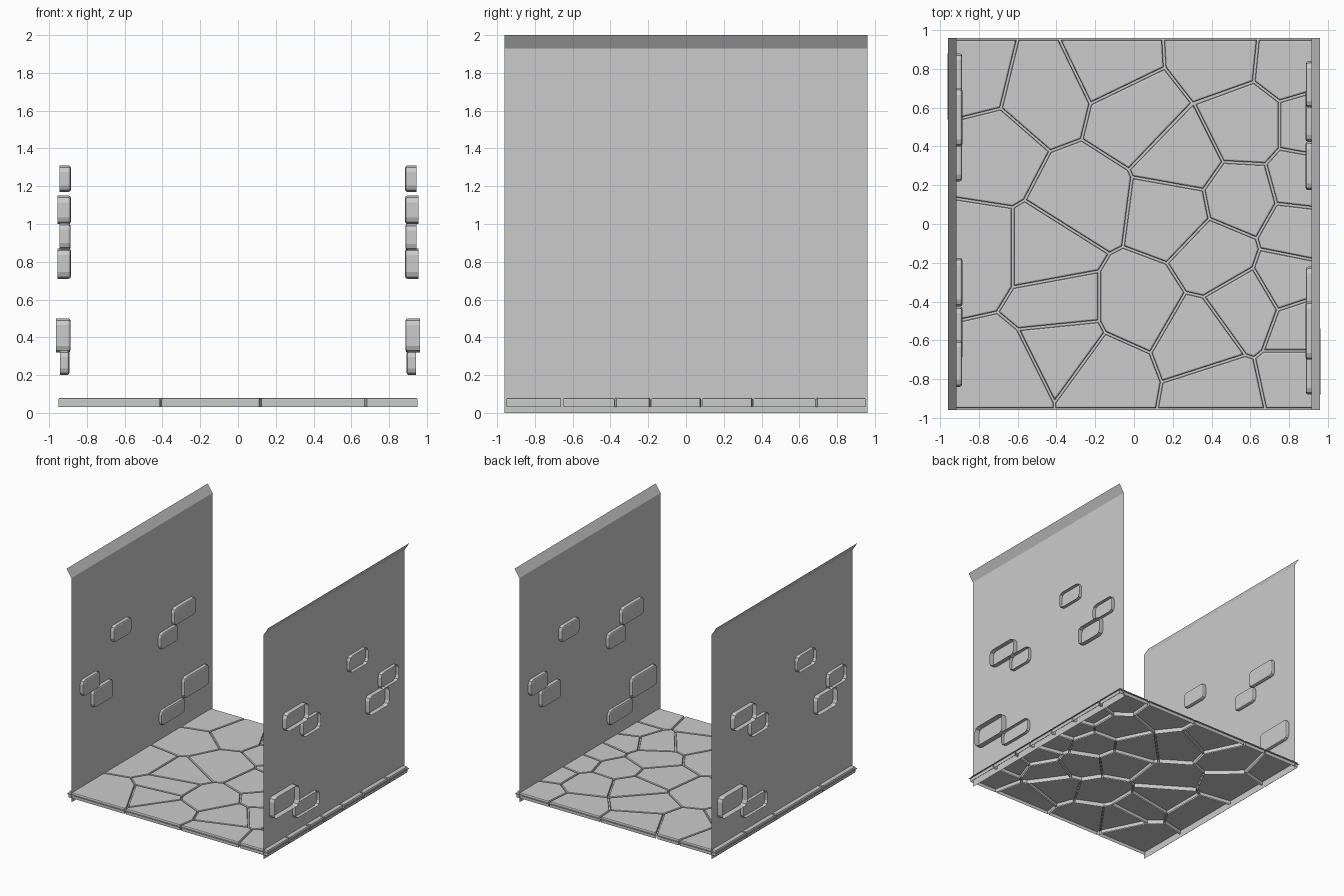
import bpy, bmesh, math
from mathutils import Vector, Matrix

if "Cube" in bpy.data.objects:
    bpy.data.objects.remove(bpy.data.objects["Cube"])

HALF = 0.96      # half size of the square tile
WALL_X = 0.915   # wall plane distance from the centre


def finish(bm, name):
    mesh = bpy.data.meshes.new(name)
    bm.to_mesh(mesh)
    bm.free()
    obj = bpy.data.objects.new(name, mesh)
    bpy.context.collection.objects.link(obj)
    return obj


def add_shell(bm, poly, low, high, bevel, matrix):
    """Raised block, open at the back, with a chamfered front face."""
    n = len(poly)
    back = [bm.verts.new((u, v, low)) for u, v in poly]
    front = [bm.verts.new((u, v, high)) for u, v in poly]
    cap = bm.faces.new(front)
    for i in range(n):
        j = (i + 1) % n
        bm.faces.new((back[i], back[j], front[j], front[i]))
    rim = list(cap.edges)
    bmesh.ops.transform(bm, matrix=matrix, verts=back + front)
    bmesh.ops.bevel(bm, geom=rim, offset=bevel, segments=2, profile=0.5,
                    affect='EDGES', clamp_overlap=True)


def clip(poly, point, normal):
    """Keep the part of a convex polygon behind a line."""
    out = []
    for i, a in enumerate(poly):
        b = poly[(i + 1) % len(poly)]
        da, db = (a - point).dot(normal), (b - point).dot(normal)
        if da <= 0:
            out.append(a)
        if da * db < 0:
            out.append(a.lerp(b, da / (da - db)))
    return out


# Paving: irregular slabs grown around their centres
centres = [Vector(p) for p in (
    (-.84, .77), (-.47, .68), (-.12, .85), (.02, .56), (-.74, .37),
    (-.26, .12), (-.82, -.15), (-.43, -.15), (-.38, -.42), (-.36, -.62),
    (-.68, -.78), (-.14, -.78), (.02, -.42), (.33, -.60), (.58, -.42),
    (.42, -.88), (.88, -.78), (.88, -.53), (.80, -.29), (.85, -.04),
    (.43, -.16), (.20, .06), (.55, .13), (.25, .34), (.57, .50),
    (.88, .22), (.93, .50), (.83, .84), (.43, .88))]
GAP = 0.006
bm = bmesh.new()
for c in centres:
    e = 0.95
    cell = [Vector(p) for p in ((-e, -e), (e, -e), (e, e), (-e, e))]
    for o in centres:
        if o is not c:
            d = (o - c).normalized()
            cell = clip(cell, (c + o) / 2 - d * GAP, d)
    # drop very short sides
    cell = [p for i, p in enumerate(cell) if (p - cell[i - 1]).length > 0.025]
    add_shell(bm, cell, 0.03, 0.08, 0.009, Matrix.Identity(4))
finish(bm, "paving_slabs")

# Ground sheet seen in the joints
bm = bmesh.new()
bm.faces.new([bm.verts.new((x, y, 0.06)) for x, y in
              ((-HALF, -HALF), (HALF, -HALF), (HALF, HALF), (-HALF, HALF))])
finish(bm, "floor_sheet")

# Bricks on one wall: centre y, centre z, width, height, back x, front x
bricks = [
    (-.30, 1.240, .25, .14, -.945, -.885),
    (-.72, .935, .24, .14, -.945, -.887),
    (-.56, .790, .27, .16, -.955, -.885),
    (.55, 1.075, .30, .15, -.955, -.885),
    (.34, .930, .24, .14, -.945, -.887),
    (.71, .410, .34, .18, -.963, -.887),
    (.40, .265, .33, .13, -.943, -.893)]
to_wall = Matrix(((0, 0, 1, 0), (1, 0, 0, 0), (0, 1, 0, 0), (0, 0, 0, 1)))


def rounded_rect(y, z, w, h, r=0.035, steps=2):
    pts = []
    for k, (sx, sz) in enumerate(((1, 1), (-1, 1), (-1, -1), (1, -1))):
        for s in range(steps + 1):
            a = (k + s / steps) * math.pi / 2
            pts.append((y + sx * (w / 2 - r) + r * math.cos(a),
                        z + sz * (h / 2 - r) + r * math.sin(a)))
    return pts


# The second wall is the first one turned half a circle
for side, turn in (("left", 0), ("right", math.pi)):
    spin = Matrix.Rotation(turn, 4, 'Z')

    # Wall sheet with an outward flared top
    bm = bmesh.new()
    rows = [[bm.verts.new(spin @ Vector((x, y, z))) for y in (-HALF, HALF)]
            for x, z in ((-WALL_X, 0), (-WALL_X, 1.93), (-HALF, 2.0))]
    for a, b in zip(rows, rows[1:]):
        bm.faces.new((a[0], a[1], b[1], b[0]))
    finish(bm, side + "_wall")

    # Protruding bricks
    bm = bmesh.new()
    for y, z, w, h, back, front in bricks:
        add_shell(bm, rounded_rect(y, z, w, h), back, front, 0.012,
                  spin @ to_wall)
    finish(bm, side + "_wall_bricks")
